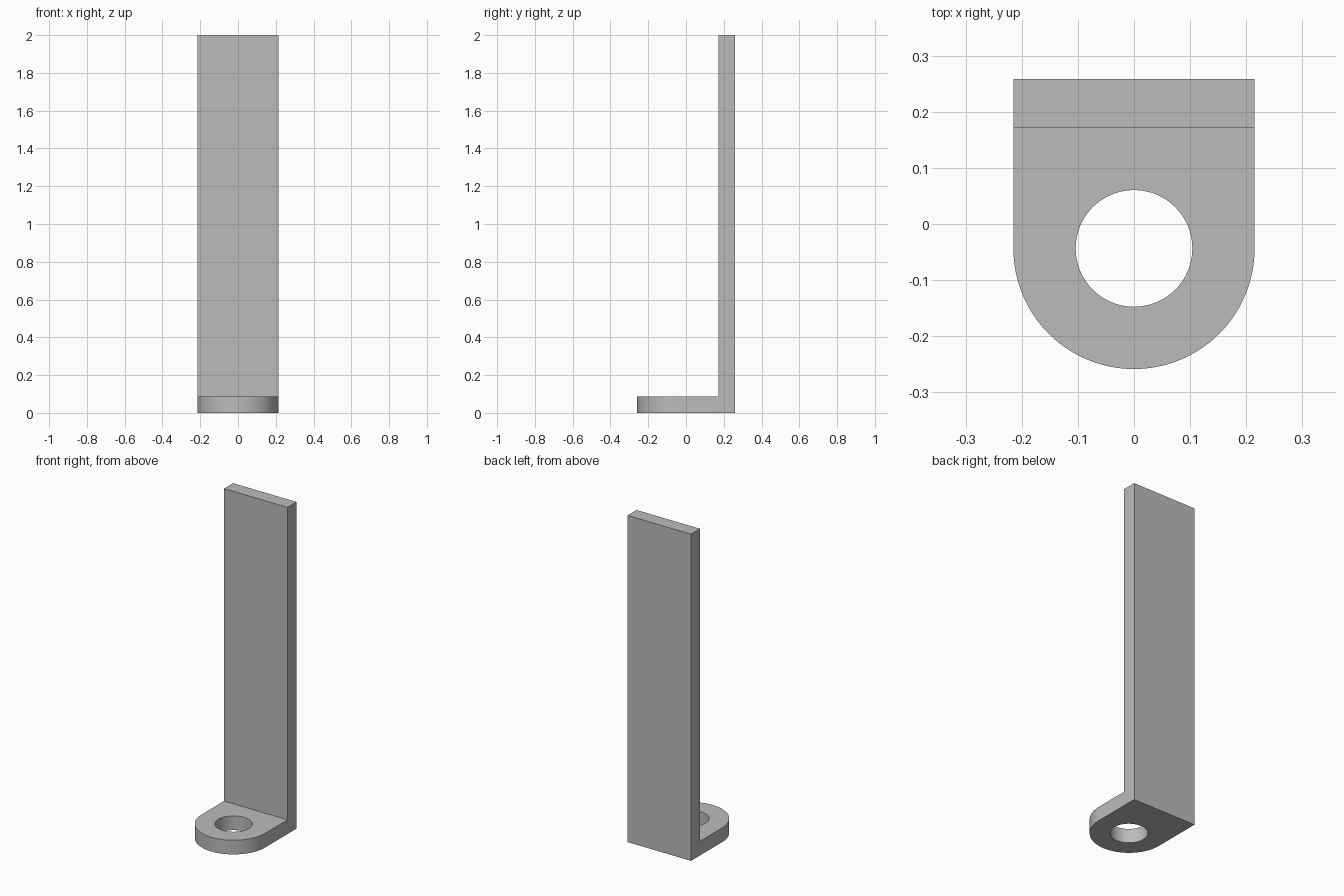
import bpy
import bmesh
from math import cos, sin, pi, radians

cube = bpy.data.objects.get("Cube")
if cube:
    bpy.data.objects.remove(cube, do_unlink=True)

HALF_WIDTH = 0.215
THICKNESS = 0.087
HEIGHT = 2.0
BACK = 0.2585
BEND = BACK - THICKNESS          # front face of the upright
CENTRE_Y = -BACK + HALF_WIDTH    # centre of the rounded end and its hole
HOLE_RADIUS = 0.104
STEPS = 64

metal = bpy.data.materials.new("plain grey")
metal.use_nodes = True
grey = (0.5, 0.5, 0.5, 1)
metal.diffuse_color = grey
metal.node_tree.nodes["Principled BSDF"].inputs["Base Color"].default_value = grey

bm = bmesh.new()


def arc(radius, start, sweep, count):
    """Points on a circle around the hole centre."""
    angles = [start + sweep * i / STEPS for i in range(count)]
    return [bm.verts.new((radius * cos(a), CENTRE_Y + radius * sin(a), 0)) for a in angles]


def loop(verts):
    return [bm.edges.new((v, verts[i - 1])) for i, v in enumerate(verts)]


# Foot: rounded tab with a bolt hole
right = bm.verts.new((-HALF_WIDTH, BEND, 0))
left = bm.verts.new((HALF_WIDTH, BEND, 0))
outline = [right] + arc(HALF_WIDTH, pi, pi, STEPS + 1) + [left]
hole = arc(HOLE_RADIUS, 0, 2 * pi, STEPS)
bmesh.ops.triangle_fill(bm, use_beauty=True, use_dissolve=False,
                        normal=(0, 0, 1), edges=loop(outline) + loop(hole))

# Strip under the upright, joined to the foot at the bend
back_left = bm.verts.new((HALF_WIDTH, BACK, 0))
back_right = bm.verts.new((-HALF_WIDTH, BACK, 0))
bm.faces.new((right, left, back_left, back_right))

# Thicken the flat shape
bmesh.ops.recalc_face_normals(bm, faces=bm.faces[:])
grown = bmesh.ops.extrude_face_region(bm, geom=bm.faces[:], use_keep_orig=True)["geom"]
bmesh.ops.translate(bm, vec=(0, 0, THICKNESS),
                    verts=[g for g in grown if isinstance(g, bmesh.types.BMVert)])

# Upright: raise the strip to full height
strip = [g for g in grown if isinstance(g, bmesh.types.BMFace)
         and g.calc_center_median().y > BEND + 0.01]
raised = bmesh.ops.extrude_discrete_faces(bm, faces=strip)["faces"]
for face in raised:
    for v in face.verts:
        v.co.z = HEIGHT

bmesh.ops.recalc_face_normals(bm, faces=bm.faces[:])
mesh = bpy.data.meshes.new("angle_bracket")
bm.to_mesh(mesh)
bm.free()
mesh.materials.append(metal)

bracket = bpy.data.objects.new("angle_bracket", mesh)
bpy.context.collection.objects.link(bracket)
bpy.ops.object.select_all(action="DESELECT")
bracket.select_set(True)
bpy.context.view_layer.objects.active = bracket
bpy.ops.object.shade_smooth_by_angle(angle=radians(30))
